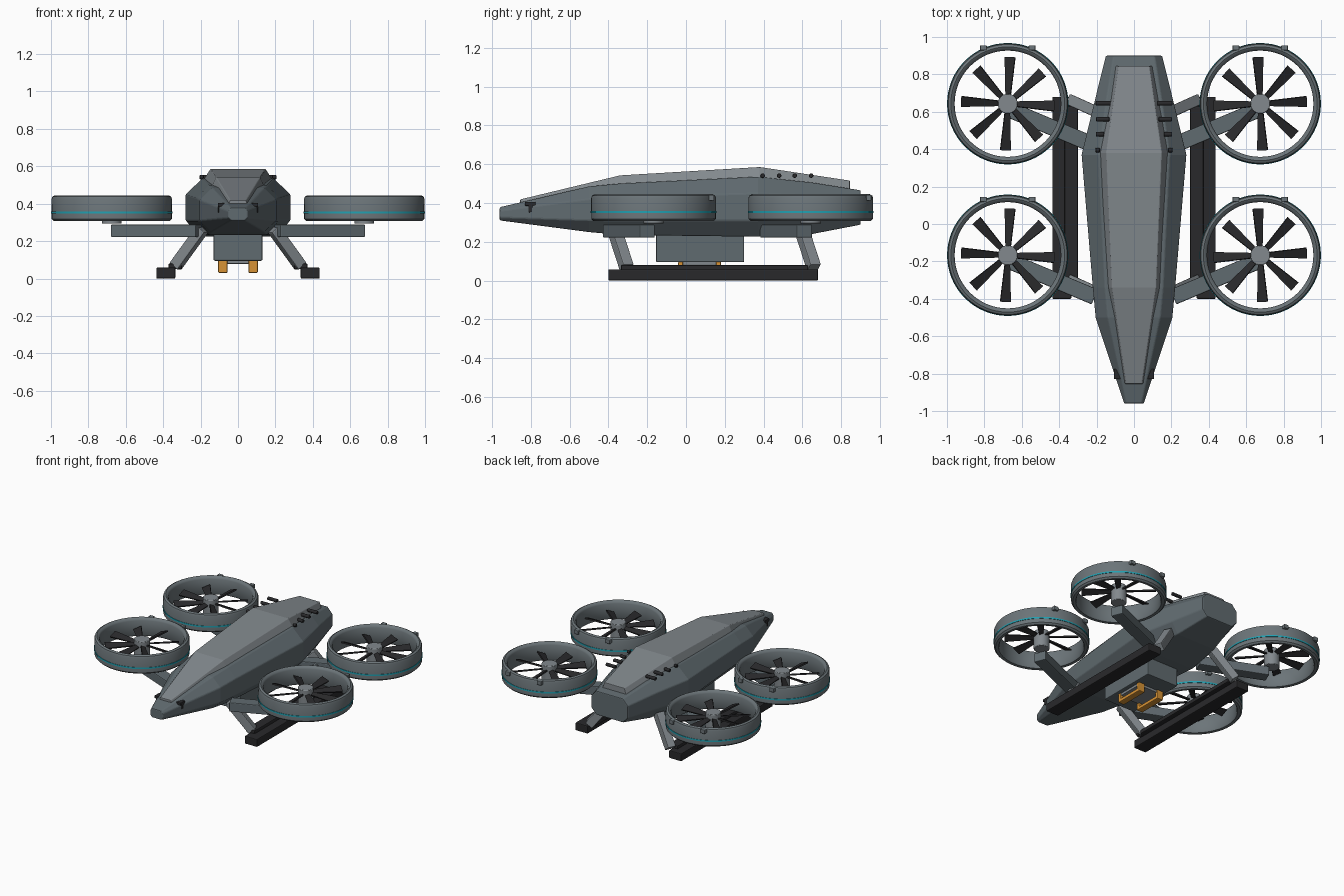
import bpy, bmesh, math
from mathutils import Vector, Matrix

if "Cube" in bpy.data.objects:
    bpy.data.objects.remove(bpy.data.objects["Cube"])


def material(name, rgb):
    m = bpy.data.materials.new(name)
    m.diffuse_color = (*rgb, 1)
    m.use_nodes = True
    m.node_tree.nodes["Principled BSDF"].inputs["Base Color"].default_value = m.diffuse_color
    return m


HULL = material("slate grey", (0.118, 0.147, 0.162))
LIGHT = material("light grey", (0.225, 0.25, 0.268))
DUCT = material("duct grey", (0.15, 0.178, 0.192))
DARK = material("charcoal", (0.022, 0.022, 0.024))
CYAN = material("cyan", (0.015, 0.36, 0.45))
ORANGE = material("orange", (0.68, 0.29, 0.035))


def finish(bm, name, mat, bevel=0, smooth=False):
    bmesh.ops.recalc_face_normals(bm, faces=bm.faces)
    me = bpy.data.meshes.new(name)
    bm.to_mesh(me)
    bm.free()
    me.materials.append(mat)
    ob = bpy.data.objects.new(name, me)
    bpy.context.collection.objects.link(ob)
    if bevel:
        mod = ob.modifiers.new("bevel", 'BEVEL')
        mod.width, mod.segments, mod.limit_method = bevel, 2, 'ANGLE'
    if smooth:
        bpy.ops.object.select_all(action='DESELECT')
        ob.select_set(True)
        bpy.context.view_layer.objects.active = ob
        bpy.ops.object.shade_smooth_by_angle(angle=math.radians(40))
    return ob


def box(name, lo, hi, mat, bevel=0.006):
    lo, hi = Vector(lo), Vector(hi)
    bm = bmesh.new()
    bmesh.ops.create_cube(bm, size=1)
    bmesh.ops.transform(bm, verts=bm.verts, matrix=Matrix.Translation((lo + hi) / 2)
                        @ Matrix.Diagonal((*[abs(v) for v in hi - lo], 1)))
    return finish(bm, name, mat, bevel)


def beam(name, a, b, width, height, mat, bevel=0.006):
    """Rectangular bar from a to b; width is the horizontal direction."""
    a, b = Vector(a), Vector(b)
    d = (b - a).normalized()
    side = d.cross(Vector((0, 0, 1))).normalized() * width / 2
    up = side.cross(d).normalized() * height / 2
    return loft(name, [[p + side * s + up * t for s, t in ((-1, -1), (1, -1), (1, 1), (-1, 1))]
                       for p in (a, b)], mat, bevel)


def loft(name, rings, mat, bevel=0):
    bm = bmesh.new()
    vs = [[bm.verts.new(p) for p in r] for r in rings]
    n = len(vs[0])
    for r, q in zip(vs, vs[1:]):
        for i in range(n):
            bm.faces.new((r[i], r[(i + 1) % n], q[(i + 1) % n], q[i]))
    bm.faces.new(vs[0])
    bm.faces.new(vs[-1])
    return finish(bm, name, mat, bevel)


def revolve(name, profile, centre, mat, steps=64):
    """Closed (radius, z) profile spun around a vertical axis."""
    bm = bmesh.new()
    rings = [[bm.verts.new((centre[0] + r * math.cos(a), centre[1] + r * math.sin(a), z))
              for r, z in profile]
             for a in (2 * math.pi * i / steps for i in range(steps))]
    n = len(profile)
    for k in range(steps):
        r, q = rings[k], rings[(k + 1) % steps]
        for i in range(n):
            bm.faces.new((r[i], r[(i + 1) % n], q[(i + 1) % n], q[i]))
    return finish(bm, name, mat, smooth=True)


def cylinder(name, centre, radius, depth, mat, axis='Z', sides=32, bevel=0.004):
    bm = bmesh.new()
    rot = Matrix.Rotation(math.pi / 2, 4, 'Y') if axis == 'X' else Matrix()
    bmesh.ops.create_cone(bm, cap_ends=True, segments=sides, radius1=radius, radius2=radius,
                          depth=depth, matrix=Matrix.Translation(centre) @ rot)
    return finish(bm, name, mat, bevel, True)


# Fuselage: octagonal sections (y, top half width, top z, half width, upper z, lower z,
# bottom half width, bottom z)
def octagon(y, tw, zt, hw, zu, zl, bw, zb):
    right = [(bw, zb), (hw, zl), (hw, zu), (tw, zt)]
    return [(x, y, z) for x, z in right] + [(-x, y, z) for x, z in reversed(right)]


loft("fuselage", [octagon(*s) for s in (
    (-0.96, 0.040, 0.378, 0.052, 0.36, 0.325, 0.038, 0.31),
    (-0.50, 0.140, 0.485, 0.205, 0.42, 0.31, 0.140, 0.25),
    (-0.34, 0.155, 0.500, 0.220, 0.43, 0.31, 0.155, 0.235),
    (0.37, 0.190, 0.535, 0.280, 0.45, 0.31, 0.200, 0.226),
    (0.65, 0.150, 0.505, 0.212, 0.44, 0.32, 0.160, 0.24),
    (0.90, 0.110, 0.465, 0.150, 0.42, 0.33, 0.110, 0.288))], HULL, 0.006)

# Raised canopy: (y, base half width, base z, top half width, top z)
loft("canopy", [[(-b, y, zb), (b, y, zb), (t, y, zt), (-t, y, zt)] for y, b, zb, t, zt in (
    (-0.855, 0.058, 0.38, 0.042, 0.418),
    (-0.34, 0.150, 0.47, 0.118, 0.542),
    (0.38, 0.195, 0.51, 0.148, 0.585),
    (0.845, 0.105, 0.45, 0.082, 0.515))], LIGHT, 0.004)

# Belly pod
box("belly_pod", (-0.13, -0.155, 0.095), (0.13, 0.30, 0.26), HULL)
box("belly_plate", (-0.10, -0.03, 0.078), (0.10, 0.17, 0.10), LIGHT, 0.004)

for s in (-1, 1):
    # Cargo hooks under the pod
    box("hook_bar", (s * 0.056, -0.04, 0.03), (s * 0.106, 0.18, 0.055), ORANGE)
    for y in (-0.04, 0.155):
        box("hook_post", (s * 0.056, y, 0.03), (s * 0.106, y + 0.025, 0.10), ORANGE)

    # Canopy latches
    for y, x, length in ((0.645, 0.165, 0.08), (0.56, 0.167, 0.07),
                         (0.48, 0.182, 0.045), (0.395, 0.194, 0.022)):
        cylinder("canopy_latch", (s * x, y, 0.541), 0.012, length, DARK, 'X', 12, 0.003)

    # Nose sensors
    box("nose_sensor_cap", (s * 0.065, -0.83, 0.385), (s * 0.108, -0.775, 0.405), DARK, 0.004)
    box("nose_sensor_stem", (s * 0.09, -0.812, 0.352), (s * 0.108, -0.79, 0.395), DARK, 0.004)

    # Landing skids and legs
    box("skid", (s * 0.335, -0.40, 0), (s * 0.437, 0.68, 0.058), DARK)
    box("skid_rail", (s * 0.30, -0.335, 0.05), (s * 0.372, 0.63, 0.08), DARK)
    for y in (-0.37, 0.595):
        beam("landing_leg", (s * 0.19, y, 0.265), (s * 0.335, y + 0.065, 0.065), 0.06, 0.06, LIGHT)

    # Rotor units
    for y in (0.643, -0.167):
        c = (s * 0.675, y)
        beam("rotor_arm", (s * 0.21, y - 0.223, 0.255), (s * 0.664, y - 0.032, 0.255),
             0.086, 0.068, HULL)
        revolve("duct_ring", [(0.284, 0.32), (0.290, 0.309), (0.310, 0.307), (0.321, 0.318),
                              (0.322, 0.425), (0.317, 0.438), (0.304, 0.445), (0.291, 0.438),
                              (0.284, 0.425)], c, DUCT)
        revolve("glow_band", [(0.318, 0.347), (0.3245, 0.347), (0.3245, 0.358), (0.318, 0.358)],
                c, CYAN)
        cylinder("rotor_hub", (*c, 0.358), 0.053, 0.13, LIGHT)

        # Eight pitched, flared blades
        bm = bmesh.new()
        for k in range(8):
            turn = (Matrix.Translation((*c, 0.385))
                    @ Matrix.Rotation(k * math.pi / 4 + s * 0.05, 4, 'Z')
                    @ Matrix.Rotation(s * math.radians(22), 4, 'X'))
            r = [[bm.verts.new(turn @ Vector((x, a * w, b * 0.005)))
                  for a, b in ((-1, -1), (1, -1), (1, 1), (-1, 1))]
                 for x, w in ((0.04, 0.014), (0.25, 0.030))]
            for i in range(4):
                j = (i + 1) % 4
                bm.faces.new((r[0][i], r[0][j], r[1][j], r[1][i]))
            bm.faces.new(r[0])
            bm.faces.new(r[1])
        finish(bm, "rotor_blades", DARK)

        # Small lugs on the rear of the duct
        for t in (-1, 1):
            x = c[0] + t * 0.13
            box("duct_lug", (x - 0.018, y + 0.285, 0.412), (x + 0.018, y + 0.312, 0.442),
                DUCT, 0.004)
